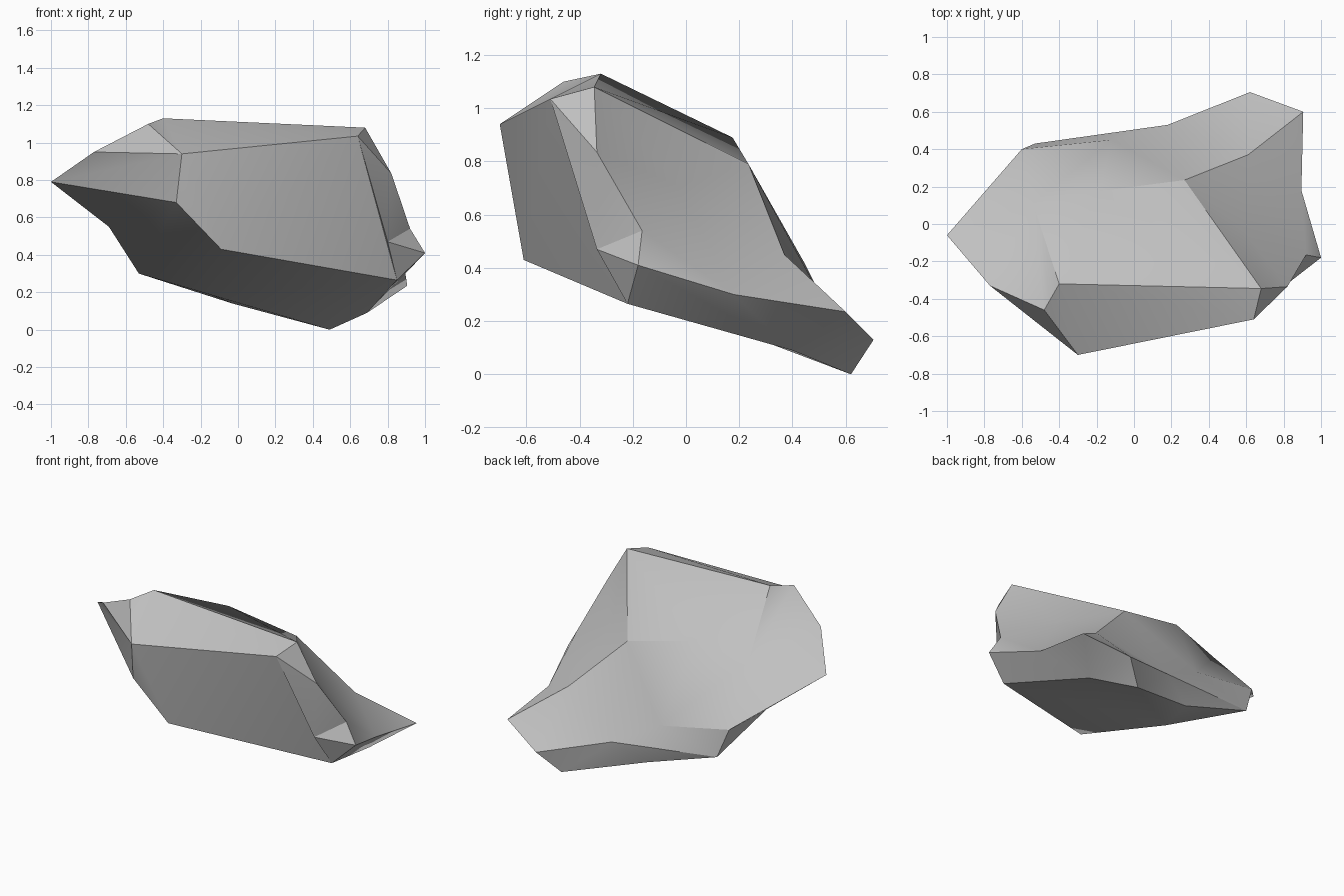
import bpy, bmesh, math

if "Cube" in bpy.data.objects:
    bpy.data.objects.remove(bpy.data.objects["Cube"])

# Corner points of the boulder, grouped by zone
crown = dict(B=(-.77, -.33, .95), C=(-.30, -.70, .94), D=(-.48, -.46, 1.10), E=(-.40, -.32, 1.13),
             F=(.68, -.345, 1.08), G=(.64, -.51, 1.035), H=(.82, -.335, .835))
slope = dict(X=(.58, -.03, .71), a=(.27, .235, .79), b=(.61, .37, .45),
             c=(-.19, .175, .89), e=(-.12, .45, .41), g=(-.54, .11, .82))
waist = dict(A=(-1, -.06, .79), N=(-.33, -.64, .68), M=(-.09, -.61, .43), K=(.85, -.22, .265),
             L=(.80, -.335, .47), I=(.92, -.165, .54), J=(1, -.18, .41), U=(.895, .18, .30),
             S=(.905, .60, .235), T=(.62, .705, .13), V=(.18, .53, .25), Z=(-.60, .40, .49))
base = dict(O=(-.69, .13, .55), P=(-.53, .43, .30), W=(-.14, .13, .185),
            Y=(-.03, .45, .14), Q=(.49, .62, 0), R=(.69, .40, .09))

bm = bmesh.new()
v = {k: bm.verts.new(p) for zone in (crown, slope, waist, base) for k, p in zone.items()}


def fan(hub, rim, closed=False):
    """Facets spreading from one corner to a run of neighbouring corners."""
    ring = rim + rim[0] if closed else rim
    for p, q in zip(ring, ring[1:]):
        bm.faces.new((v[hub], v[p], v[q]))


# Top and long rear slope
fan("F", "HGEca")
fan("X", "FabUIH", True)
fan("g", "ABDEceZ", True)
fan("b", "aVTSU")
fan("e", "ac")
fan("e", "PZ")
# Front wall and bevelled crown
fan("C", "NABDEG")
fan("M", "NCGK")
# Notched right end
fan("L", "IJKGH", True)
fan("J", "UI")
# Rear and right lower rim
fan("V", "aePYQT")
fan("R", "KJUSTQ")
# Left undercut and bottom
fan("P", "MNOZ")
fan("O", "NAZ")
fan("W", "MKRQYP", True)

bmesh.ops.recalc_face_normals(bm, faces=bm.faces[:])
mesh = bpy.data.meshes.new("boulder")
bm.to_mesh(mesh)
bm.free()

stone = bpy.data.materials.new("grey stone")
stone.diffuse_color = (.53, .53, .53, 1)
stone.use_nodes = True
stone.node_tree.nodes["Principled BSDF"].inputs["Base Color"].default_value = stone.diffuse_color
mesh.materials.append(stone)

boulder = bpy.data.objects.new("boulder", mesh)
bpy.context.collection.objects.link(boulder)
bpy.context.view_layer.objects.active = boulder
boulder.select_set(True)
bpy.ops.object.shade_smooth_by_angle(angle=math.radians(30))
